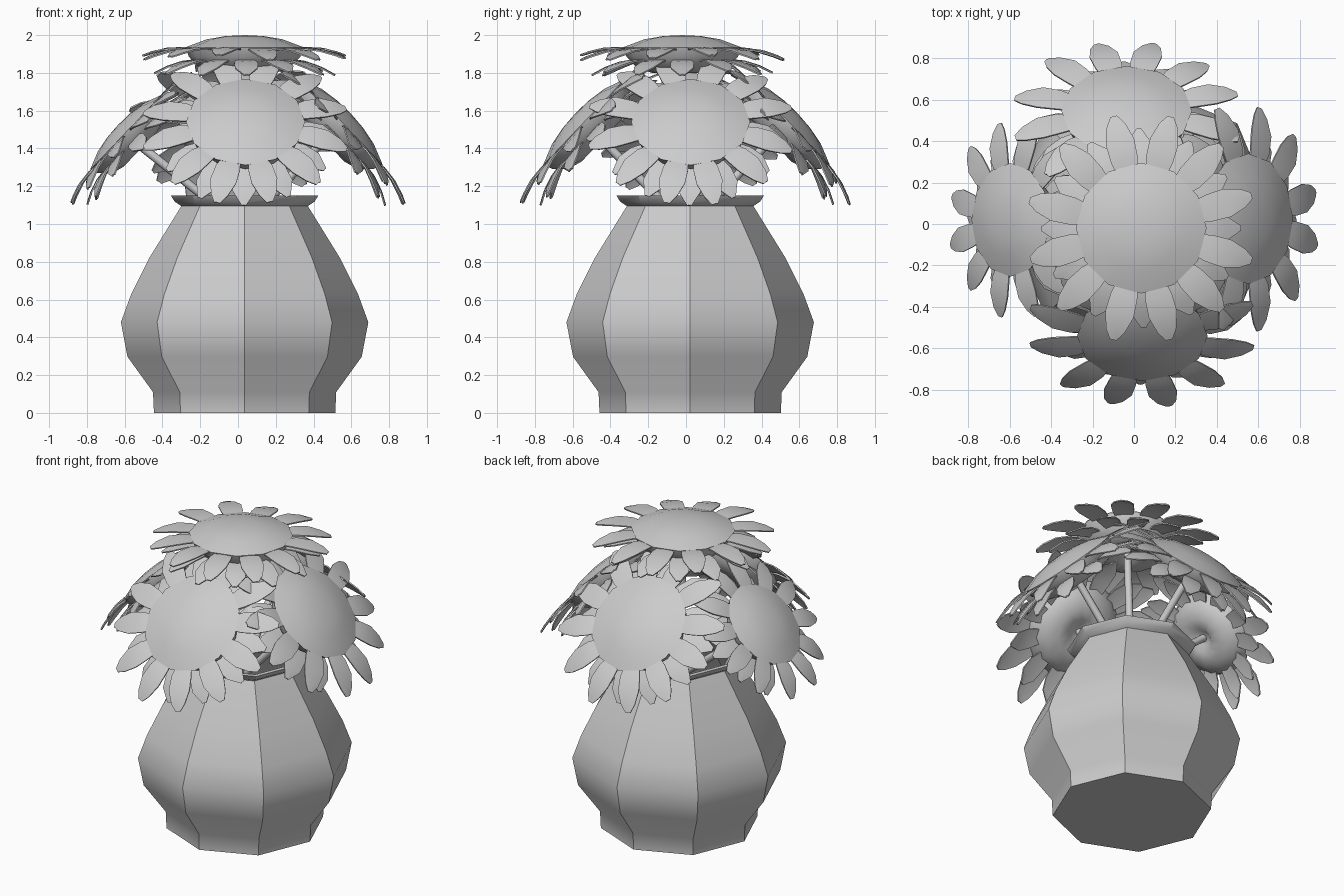
import bpy, bmesh, math, random
from mathutils import Matrix, Vector

if "Cube" in bpy.data.objects:
    bpy.data.objects.remove(bpy.data.objects["Cube"])

random.seed(4)


def smooth(ob, angle):
    bpy.ops.object.select_all(action='DESELECT')
    ob.select_set(True)
    bpy.context.view_layer.objects.active = ob
    bpy.ops.object.shade_smooth_by_angle(angle=math.radians(angle))


def finish(name, bm, angle=35, thickness=0):
    bmesh.ops.recalc_face_normals(bm, faces=bm.faces)
    me = bpy.data.meshes.new(name)
    bm.to_mesh(me)
    bm.free()
    ob = bpy.data.objects.new(name, me)
    bpy.context.collection.objects.link(ob)
    bpy.context.view_layer.objects.active = ob
    if thickness:
        ob.modifiers.new("thickness", 'SOLIDIFY').thickness = thickness
        bpy.ops.object.modifier_apply(modifier="thickness")
    smooth(ob, angle)
    return ob


def lathe(name, profile, sides, matrix, angle=35):
    """Spin a (radius, height) profile; zero radius closes to a point."""
    bm = bmesh.new()
    rings = []
    for r, z in profile:
        n = 1 if r == 0 else sides
        rings.append([bm.verts.new(matrix @ Vector((r * math.cos(2 * math.pi * i / sides),
                                                    r * math.sin(2 * math.pi * i / sides), z)))
                      for i in range(n)])
    for a, b in zip(rings, rings[1:]):
        for i in range(sides):
            j = (i + 1) % sides
            quad = [a[i % len(a)], a[j % len(a)], b[j % len(b)], b[i % len(b)]]
            bm.faces.new(list(dict.fromkeys(quad)))
    return finish(name, bm, angle)


def petals(name, shape, offset, matrix, count=12):
    """Ring of petals; shape rows are (radius, height, half width)."""
    bm = bmesh.new()
    for k in range(count):
        turn = Matrix.Rotation(2 * math.pi * (k + offset) / count + random.uniform(-.03, .03), 4, 'Z')
        droop = random.uniform(-.015, .015)
        rows = []
        for r, z, w in shape:
            z += droop * (r - shape[0][0]) / .25
            rows.append([bm.verts.new(matrix @ turn @ Vector((r, s * w, z - .004 * abs(s))))
                         for s in (-1, 0, 1)])
        for a, b in zip(rows, rows[1:]):
            for i in range(2):
                bm.faces.new((a[i], b[i], b[i + 1], a[i + 1]))
    return finish(name, bm, 35, .008)


def stem(name, a, b, radius=.023):
    a, b = Vector(a), Vector(b)
    d = b - a
    m = Matrix.Translation(a) @ d.to_track_quat('Z', 'Y').to_matrix().to_4x4()
    return lathe(name, [(0, 0), (radius, 0), (radius, d.length), (0, d.length)], 8, m, 50)


# Octagonal vase with flared rim and inner wall
lathe("vase", [(0, 0), (.48, 0), (.485, .11), (.62, .297), (.655, .48), (.6, .63), (.505, .82),
               (.335, 1.095), (.37, 1.118), (.39, 1.15), (.36, 1.15), (.31, 1.09),
               (.475, .82), (.625, .48), (.59, .3), (.45, .12), (0, .1)],
      8, Matrix.Translation((.035, .022, 0)), 36.8)

# Flower heads: disc, calyx, two petal rings and a stem each
disc = [(0, .065), (.1, .06), (.2, .043), (.315, 0)]
calyx = [(.312, 0), (.295, -.05), (.235, -.112), (.16, -.135), (.09, -.135), (.05, -.1), (0, -.1)]
outer = [(.27, -.005, .05), (.34, 0, .066), (.43, -.008, .07), (.51, -.03, .046), (.555, -.048, .016)]
inner = [(.24, -.06, .045), (.33, -.07, .063), (.41, -.095, .06), (.48, -.13, .012)]

joint = (.03, .01, .98)
flowers = {"top": ((.035, -.02, 1.935), 0, -90, 1),
           "front": ((.04, -.54, 1.54), 46.5, -90, 1),
           "right": ((.55, .025, 1.54), 46.5, 0, 1),
           "back": ((-.035, .545, 1.54), 46.5, 90, 1),
           "left": ((-.595, .02, 1.485), 46.5, 180, .87)}
for name, (pos, tilt, azimuth, size) in flowers.items():
    m = (Matrix.Translation(pos) @ Matrix.Rotation(math.radians(azimuth), 4, 'Z')
         @ Matrix.Rotation(math.radians(tilt), 4, 'Y') @ Matrix.Scale(size, 4))
    lathe(name + "_flower_disc", disc, 12, m)
    lathe(name + "_flower_calyx", calyx, 12, m, 50)
    petals(name + "_upper_petals", outer, .5, m)
    petals(name + "_lower_petals", inner, 0, m)
    stem(name + "_stem", joint, m @ Vector((0, 0, -.09)))
stem("main_stem", (.03, .01, .1), joint)
